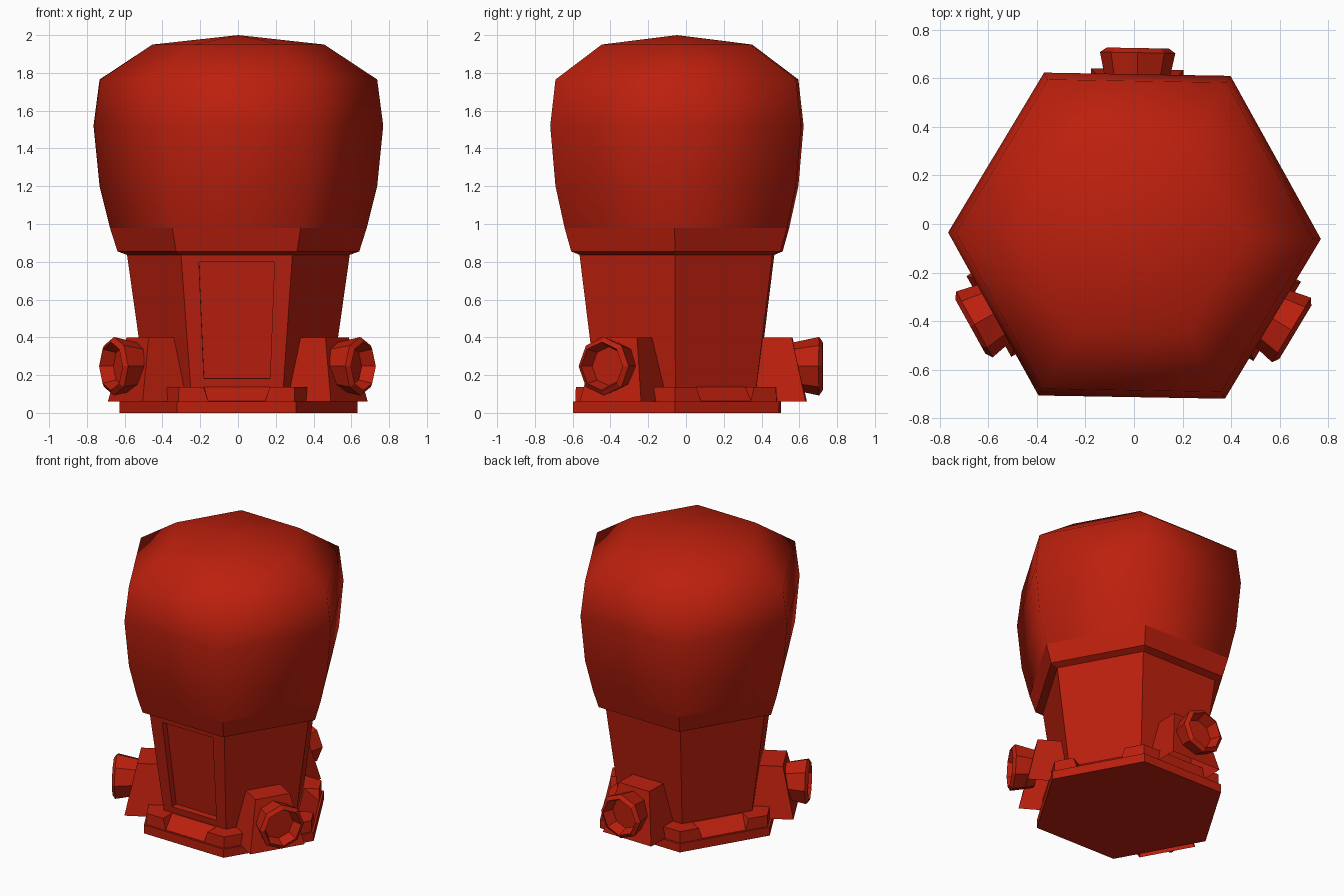
import bpy, bmesh, math
from mathutils import Matrix

if "Cube" in bpy.data.objects:
    bpy.data.objects.remove(bpy.data.objects["Cube"])

red = bpy.data.materials.new("red_paint")
red.diffuse_color = (0.50, 0.014, 0.004, 1)
red.use_nodes = True
red.node_tree.nodes["Principled BSDF"].inputs["Base Color"].default_value = red.diffuse_color
TWIST = math.radians(-1)                       # whole model is turned slightly
CENTRE = Matrix.Translation((0.002, -0.048, 0)) @ Matrix.Rotation(TWIST, 4, 'Z')


def finish(name, bm, matrix, smooth=False):
    bmesh.ops.recalc_face_normals(bm, faces=bm.faces)
    me = bpy.data.meshes.new(name)
    bm.to_mesh(me)
    bm.free()
    me.transform(matrix)
    for p in me.polygons:
        p.use_smooth = smooth
    me.materials.append(red)
    ob = bpy.data.objects.new(name, me)
    bpy.context.collection.objects.link(ob)
    return ob


def lathe(name, profile, sides, matrix=CENTRE, smooth=False, bottom=True, top=True):
    """Stack of n-sided rings from (radius, height) pairs; radius 0 makes a tip."""
    bm = bmesh.new()
    rings = []
    for r, z in profile:
        if r == 0:
            rings.append([bm.verts.new((0, 0, z))] * sides)
        else:
            rings.append([bm.verts.new((r * math.cos(a), r * math.sin(a), z))
                          for a in (i * math.tau / sides for i in range(sides))])
    for lo, hi in zip(rings, rings[1:]):
        for i in range(sides):
            j = (i + 1) % sides
            bm.faces.new(list(dict.fromkeys((lo[i], lo[j], hi[j], hi[i]))))
    if bottom:
        bm.faces.new(rings[0][::-1])
    if top and profile[-1][0] != 0:
        bm.faces.new(rings[-1])
    return finish(name, bm, matrix, smooth)


def wedge(name, section, angle):
    """Convex block from (outward, half_width, height) points mirrored across its face."""
    bm = bmesh.new()
    for d, w, z in section:
        for s in (-1, 1):
            bm.verts.new((d, s * w, z))
    bmesh.ops.convex_hull(bm, input=bm.verts)
    bmesh.ops.dissolve_limit(bm, angle_limit=0.01, verts=bm.verts, edges=bm.edges)
    return finish(name, bm, CENTRE @ Matrix.Rotation(math.radians(angle), 4, 'Z'))


def cut(ob, cutter):
    cutter.hide_render = True
    cutter.hide_viewport = True
    m = ob.modifiers.new("cut", 'BOOLEAN')
    m.operation = 'DIFFERENCE'
    m.solver = 'EXACT'
    m.object = cutter
    bpy.context.view_layer.objects.active = ob
    bpy.ops.object.modifier_apply(modifier=m.name)
    bpy.data.objects.remove(cutter)


def open_ends(ob, up=False, down=True):
    """Remove hidden horizontal end faces."""
    bm = bmesh.new()
    bm.from_mesh(ob.data)
    gone = [f for f in bm.faces
            if (down and f.normal.z < -0.95) or (up and f.normal.z > 0.999 and f.calc_area() > 0.5)]
    bmesh.ops.delete(bm, geom=gone, context='FACES')
    bm.to_mesh(ob.data)
    bm.free()


# Base plate and tapered body
lathe("base_plate", [(0.63, 0), (0.63, 0.06)], 6)
body = lathe("body", [(0.48, 0.06), (0.59, 0.84)], 6)

# Recessed panel on the front face
cut(body, wedge("panel_cutter", [(0.386, 0.175, 0.185), (0.60, 0.175, 0.175),
                                 (0.461, 0.20, 0.80), (0.60, 0.20, 0.80)], -90))
open_ends(body, up=True)

# Foot ring with a sloped notch in each plain face
foot = lathe("foot_ring", [(0.615, 0.055), (0.612, 0.138)], 6)
for a in (-90, 30, 150):
    cut(foot, wedge("notch_cutter", [(0.43, 0.175, 0.14), (0.54, 0.15, 0.058),
                                     (0.43, 0.185, 0.17), (0.54, 0.185, 0.17),
                                     (0.54, 0.175, 0.14)], a))
open_ends(foot)

# Collar and rounded dome
lathe("collar", [(0.585, 0.835), (0.64, 0.855), (0.68, 0.98)], 6, bottom=False, top=False)
lathe("dome", [(0.68, 0.98), (0.735, 1.20), (0.767, 1.52), (0.735, 1.765),
               (0.455, 1.95), (0, 2.0)], 6, smooth=True, bottom=False)

# Three outlets: sloped open housing plus flared eight-sided nozzle
for a in (90, -30, -150):
    open_ends(wedge("outlet_housing", [(0.40, 0.19, 0.06), (0.685, 0.19, 0.06),
                                       (0.44, 0.12, 0.40), (0.61, 0.12, 0.40)], a))
    aim = (CENTRE @ Matrix.Rotation(math.radians(a), 4, 'Z')
           @ Matrix.Translation((0, 0, 0.247)) @ Matrix.Rotation(math.pi / 2, 4, 'Y'))
    lathe("outlet_nozzle", [(0.125, 0.61), (0.155, 0.753), (0.128, 0.772),
                            (0.103, 0.70), (0, 0.70)], 8, aim, bottom=False)
